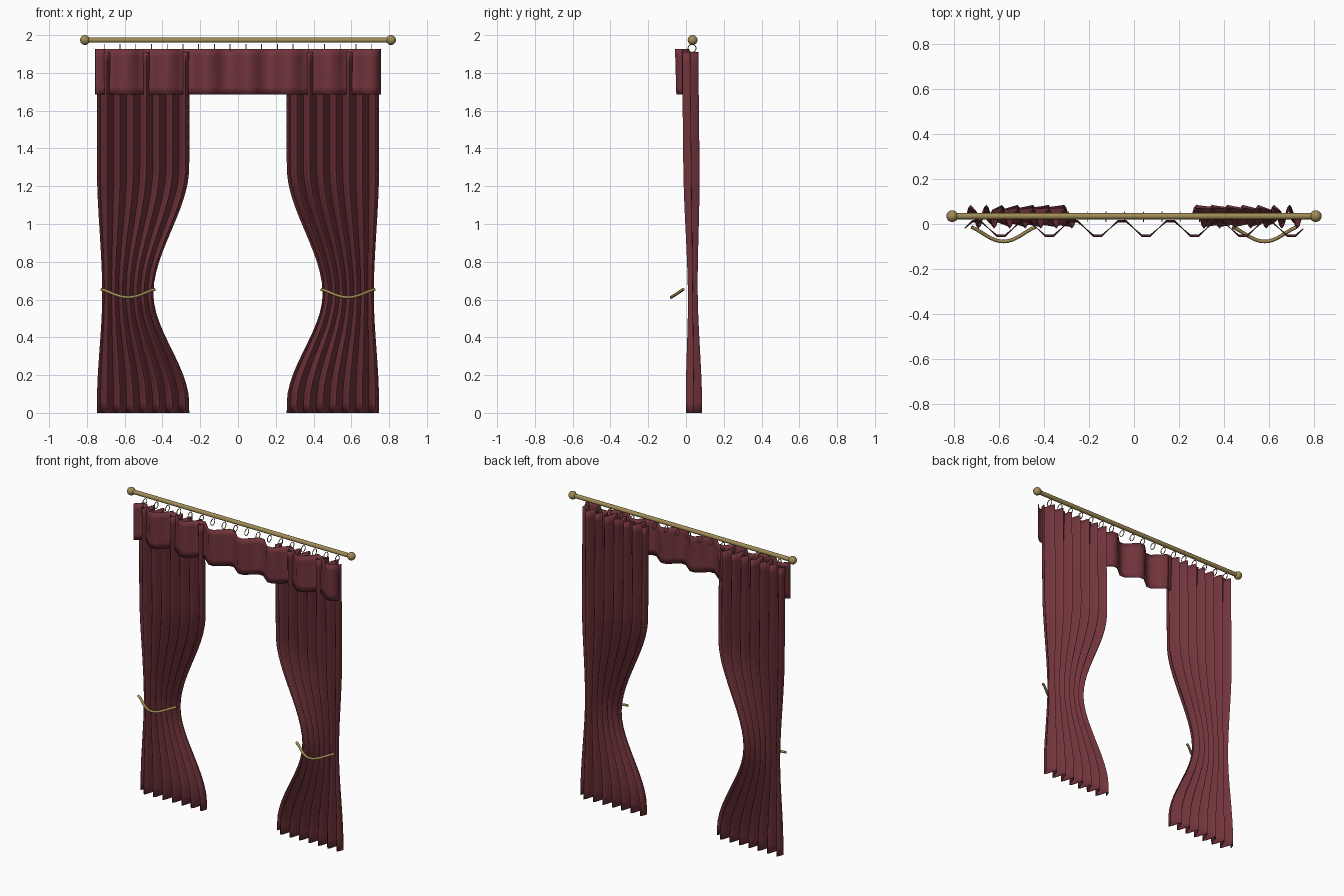
import bpy, math

if "Cube" in bpy.data.objects:
    bpy.data.objects.remove(bpy.data.objects["Cube"])

def material(name, rgb):
    m = bpy.data.materials.new(name)
    m.diffuse_color = (*rgb, 1)
    m.use_nodes = True
    m.node_tree.nodes["Principled BSDF"].inputs["Base Color"].default_value = m.diffuse_color
    return m

CLOTH = material("burgundy_cloth", (0.17, 0.035, 0.045))
BRASS = material("brass", (0.35, 0.26, 0.09))

def lerp(a, b, t):
    return a + (b - a) * t

def smooth(a, b, v):
    t = min(1, max(0, (v - a) / (b - a)))
    return t * t * (3 - 2 * t)

def finish(name, mat):
    ob = bpy.context.object
    ob.name = name
    ob.data.materials.append(mat)
    bpy.ops.object.shade_smooth_by_angle(angle=math.radians(50))
    return ob

def sheet(name, nu, nv, point):
    """Cloth grid from point(u, v), given a little thickness."""
    verts = [point(i / nu, j / nv) for j in range(nv + 1) for i in range(nu + 1)]
    w = nu + 1
    faces = [(j * w + i, j * w + i + 1, (j + 1) * w + i + 1, (j + 1) * w + i)
             for j in range(nv) for i in range(nu)]
    me = bpy.data.meshes.new(name)
    me.from_pydata(verts, [], faces)
    ob = bpy.data.objects.new(name, me)
    bpy.context.collection.objects.link(ob)
    bpy.ops.object.select_all(action='DESELECT')
    bpy.context.view_layer.objects.active = ob
    ob.select_set(True)
    finish(name, CLOTH)
    mod = ob.modifiers.new("thickness", 'SOLIDIFY')
    mod.thickness = 0.004
    mod.offset = 0

# Pleated side panels, gathered at the tieback height
def panel(side):
    def point(u, v):
        z = 1.91 * v
        pinch = smooth(1.3, 0.63, z) if z > 0.63 else smooth(0.05, 0.63, z)
        inner = side * lerp(0.26, 0.45, pinch)
        outer = side * lerp(0.745, 0.717, pinch)
        x = lerp(min(inner, outer), max(inner, outer), u)
        y = lerp(0.043, 0.022, v) + lerp(0.041, 0.024, pinch) * math.sin(14 * math.pi * u)
        return x, y, z
    return point

for side, tag in ((-1, "left"), (1, "right")):
    sheet(f"curtain_panel_{tag}", 56, 36, panel(side))

# Wavy valance across the top
def valance(u, v):
    y = -0.02 + lerp(0.034, 0.042, v) * math.sin(14 * math.pi * u)
    return lerp(-0.755, 0.755, u), y, lerp(1.685, 1.927, v)

sheet("valance", 42, 6, valance)

# Rod with ball finials
ROD_Y, ROD_Z = 0.035, 1.974
bpy.ops.mesh.primitive_cylinder_add(vertices=20, radius=0.014, depth=1.62,
                                    location=(0, ROD_Y, ROD_Z), rotation=(0, math.pi / 2, 0))
finish("curtain_rod", BRASS)
for side, tag in ((-1, "left"), (1, "right")):
    bpy.ops.mesh.primitive_uv_sphere_add(segments=20, ring_count=12, radius=0.026,
                                         location=(side * 0.81, ROD_Y, ROD_Z))
    finish(f"finial_{tag}", BRASS)

# Small rings hanging beneath the rod
for i in range(18):
    bpy.ops.mesh.primitive_torus_add(major_radius=0.021, minor_radius=0.0025,
                                     major_segments=20, minor_segments=6,
                                     location=(-0.7083 + i * 0.08333, 0.032, 1.93),
                                     rotation=(0, math.pi / 2, 0))
    finish(f"curtain_ring_{i + 1}", BRASS)

# Cord tiebacks swagged in front of each gathered panel
for side, tag in ((-1, "left"), (1, "right")):
    cu = bpy.data.curves.new(f"tieback_{tag}", 'CURVE')
    cu.dimensions = '3D'
    cu.bevel_depth = 0.008
    cu.bevel_resolution = 2
    cu.use_fill_caps = True
    sp = cu.splines.new('POLY')
    n = 16
    sp.points.add(n)
    for k, p in enumerate(sp.points):
        t = k / n
        s = math.sin(math.pi * t) ** 1.3
        p.co = (side * 0.582 + lerp(-0.142, 0.142, t), -0.014 - 0.064 * s, 0.654 - 0.042 * s, 1)
    sp.use_smooth = True
    cu.materials.append(BRASS)
    bpy.context.collection.objects.link(bpy.data.objects.new(f"tieback_{tag}", cu))
